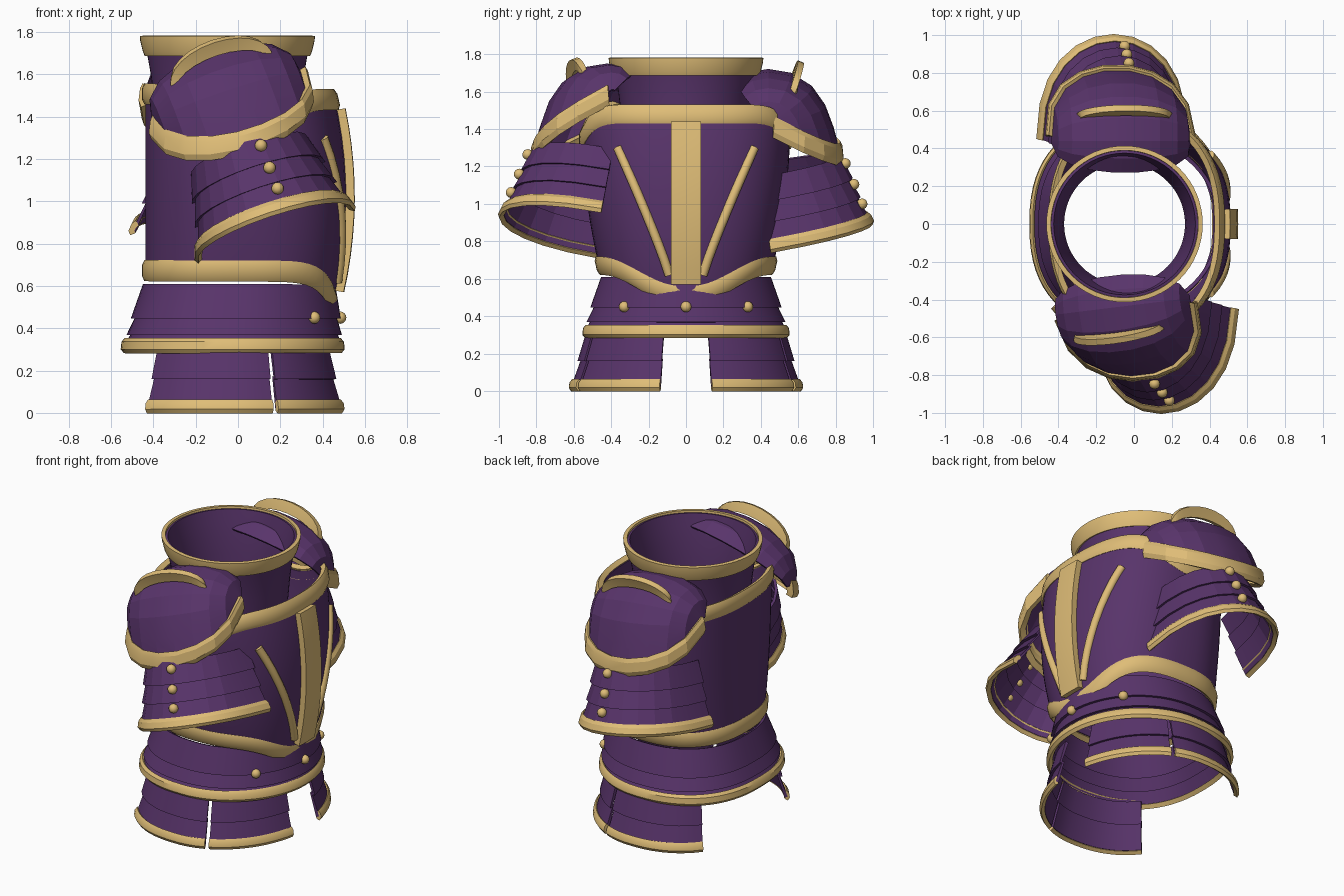
import bpy, bmesh
from math import sin, cos, pi, radians, copysign
from mathutils import Vector, Matrix

cube = bpy.data.objects.get("Cube")
if cube:
    bpy.data.objects.remove(cube, do_unlink=True)


def material(name, color):
    m = bpy.data.materials.new(name)
    m.use_nodes = True
    m.diffuse_color = (*color, 1)
    bsdf = m.node_tree.nodes["Principled BSDF"]
    bsdf.inputs["Base Color"].default_value = (*color, 1)
    bsdf.inputs["Roughness"].default_value = 0.6
    return m


PURPLE = material("royal purple", (0.098, 0.034, 0.145))
GOLD = material("dull gold", (0.74, 0.51, 0.185))


def finish(obj, angle):
    bpy.ops.object.select_all(action='DESELECT')
    obj.select_set(True)
    bpy.context.view_layer.objects.active = obj
    if angle:
        bpy.ops.object.shade_smooth_by_angle(angle=radians(angle))


def loft(name, rows, mat, thick, closed=False, angle=35):
    """Skin rows of points into a plate and thicken it."""
    bm = bmesh.new()
    grid = [[bm.verts.new(p) for p in row] for row in rows]
    n = len(rows[0])
    for r0, r1 in zip(grid, grid[1:]):
        for i in range(n if closed else n - 1):
            j = (i + 1) % n
            bm.faces.new((r0[i], r0[j], r1[j], r1[i]))
    me = bpy.data.meshes.new(name)
    bm.to_mesh(me)
    bm.free()
    obj = bpy.data.objects.new(name, me)
    bpy.context.collection.objects.link(obj)
    me.materials.append(mat)
    finish(obj, 0)
    mod = obj.modifiers.new("thickness", 'SOLIDIFY')
    mod.thickness, mod.offset = thick, 0
    bpy.ops.object.modifier_apply(modifier=mod.name)
    bm = bmesh.new()
    bm.from_mesh(obj.data)
    bmesh.ops.recalc_face_normals(bm, faces=bm.faces)
    bm.to_mesh(obj.data)
    bm.free()
    finish(obj, angle)


def tube(name, pts, radius):
    cu = bpy.data.curves.new(name, 'CURVE')
    cu.dimensions = '3D'
    cu.bevel_depth, cu.bevel_resolution, cu.use_fill_caps = radius, 2, True
    sp = cu.splines.new('POLY')
    sp.points.add(len(pts) - 1)
    for sp_pt, p in zip(sp.points, pts):
        sp_pt.co = (*p, 1)
    cu.materials.append(GOLD)
    bpy.context.collection.objects.link(bpy.data.objects.new(name, cu))


def rivet(name, p, r=0.029):
    bpy.ops.mesh.primitive_uv_sphere_add(segments=12, ring_count=8, radius=r, location=p)
    obj = bpy.context.object
    obj.name = name
    obj.data.materials.append(GOLD)
    finish(obj, 60)


def lerp(a, b, t):
    return a + (b - a) * t


def tiers(cuts, flare):
    """Overlapping lames: each one flares out, then steps back in."""
    out = []
    for t0, t1 in zip(cuts, cuts[1:]):
        out += [(t0, 0), (t1, flare)]
    return out


def arc(a0, a1, n):
    return [lerp(a0, a1, i / n) for i in range(n + 1)]


N = 2.4  # squareness of the body sections


def squircle(a, n):
    return (copysign(abs(cos(a)) ** (2 / n), cos(a)),
            copysign(abs(sin(a)) ** (2 / n), sin(a)))


def oval(angles, cx, rx, ry, z, back=N):
    """Section that is round in front and squarer behind."""
    pts = []
    for a in angles:
        x, y = squircle(a, 2 if cos(a) > 0 else back)
        pts.append((cx + rx * x, ry * y, z))
    return pts


# Torso: squarish shell, bulged chest, dipped waist front and lowered sides
def torso_radii(z):
    return 0.5 - 0.25 * (z - 1.02) ** 2, 0.545 - 0.15 * (1.45 - z) ** 2


def torso_point(a, z, off=0):
    rf, ry = torso_radii(z)
    x, y = squircle(a, N)
    return (x * ((rf if cos(a) > 0 else 0.425) + off), y * (ry + off), z)


def chest_point(y, z, off):
    rf, ry = torso_radii(z)
    return ((rf + off) * (1 - abs(y / ry) ** N) ** (1 / N), y, z)


def waist(a):
    return 0.63 - 0.16 * max(0, cos(a)) ** 5


def neckline(a):
    return 1.535 - 0.015 * cos(a) - 0.15 * sin(a) ** 8


ring = arc(0, 2 * pi, 64)[:-1]
loft("torso_shell", [[torso_point(a, lerp(waist(a) + 0.02, neckline(a) - 0.02, t / 10))
                      for a in ring] for t in range(11)], PURPLE, 0.025, True)
profile = [(0, 0.002), (0.02, 0.012), (0.065, 0.012), (0.085, 0.002)]
loft("waist_trim", [[torso_point(a, waist(a) + h, o) for a in ring] for h, o in profile],
     GOLD, 0.034, True)
loft("neckline_trim", [[torso_point(a, neckline(a) - h, o) for a in ring] for h, o in profile],
     GOLD, 0.034, True)
loft("chest_strip", [[chest_point(y, lerp(0.575, 1.435, t / 10), 0.027)
                      for y in (-0.078, -0.06, 0, 0.06, 0.078)] for t in range(11)], GOLD, 0.05)
for s, side in ((-1, "right"), (1, "left")):
    tube("chest_stripe_" + side,
         [chest_point(s * lerp(0.09, 0.365, t ** 1.1), lerp(0.62, 1.3, t), 0.012)
          for t in arc(0, 1, 8)], 0.026)

# Collar
CX = -0.05
loft("collar", [oval(ring, CX, r, r, z, 2) for z, r in
                ((1.38, 0.33), (1.5, 0.34), (1.6, 0.352), (1.69, 0.368), (1.77, 0.385))],
     PURPLE, 0.02, True)
loft("collar_trim", [oval(ring, CX, r, r, z, 2) for z, r in
                     ((1.692, 0.38), (1.71, 0.388), (1.76, 0.4), (1.782, 0.402))],
     GOLD, 0.024, True)

# Skirt of three lames
loft("skirt", [oval(ring, lerp(0.005, -0.025, t), lerp(0.445, 0.495, t) + o,
                    lerp(0.445, 0.525, t) + o, lerp(0.605, 0.3, t))
               for t, o in tiers((0, 0.5, 0.76, 1), 0.018)], PURPLE, 0.02, True)
loft("skirt_trim", [oval(ring, -0.025, r, r + 0.025, z) for z, r in
                    ((0.292, 0.503), (0.305, 0.515), (0.33, 0.512), (0.343, 0.5))],
     GOLD, 0.03, True)
for y, x in ((-0.33, 0.36), (0, 0.483), (0.33, 0.36)):
    rivet("skirt_rivet", (x, y, 0.45))

# Hip plates: a front and a side one on each flank
for s, side in ((-1, "right"), (1, "left")):
    for name, a0, a1 in (("front", 13, 67), ("side", 69.5, 138)):
        angles = [s * a for a in arc(radians(a0), radians(a1), 12)]
        loft(f"{name}_hip_plate_{side}",
             [oval(angles, -0.02, lerp(0.45, 0.5, t) + o, lerp(0.525, 0.59, t) + o,
                   lerp(0.31, 0.02, t)) for t, o in tiers((0, 0.5, 1), 0.015)],
             PURPLE, 0.02)
        loft(f"{name}_hip_trim_{side}",
             [oval(angles, -0.02, r, r + 0.09, z) for z, r in
              ((0.005, 0.515), (0.02, 0.525), (0.04, 0.522), (0.055, 0.51))], GOLD, 0.025)


# Shoulders and arms: half rings in a turned and tilted frame facing outward
def half_row(c, turn, s, angles, ru, o0, o, w0, dw, power):
    pts = []
    for a in angles:
        k = max(0, sin(a)) ** power
        pts.append(Vector(c) + turn @ Vector((ru * cos(a), s * (o0 + o * k), w0 + dw * k)))
    return pts


def turned(tilt, yaw=0):
    return (Matrix.Rotation(radians(yaw), 3, 'Z') @ Matrix.Rotation(radians(-tilt), 3, 'Y'))


SIDES = (("right", -1, (0.175, -0.45, 0.85), turned(18.5),
          (-0.05, -0.435, 1.48), turned(18, 7), 0.43 * pi),
         ("left", 1, (-0.12, 0.45, 0.81), turned(-7.5),
          (-0.07, 0.44, 1.47), turned(-7), 0.46 * pi))
half = arc(0, pi, 12)
dome_angles = arc(0.02, pi - 0.02, 9)
DOME = ((0.38, -0.2), (0.345, -0.07), (0.30, 0.05), (0.23, 0.15), (0.12, 0.22),
        (0, 0.24), (-0.09, 0.225), (-0.165, 0.175))

for side, s, arm_c, arm_turn, sh_c, sh_turn, rivet_angle in SIDES:
    def arm_row(angles, t, off=0):
        return half_row(arm_c, arm_turn, s, angles, lerp(0.285, 0.36, t) + off,
                        lerp(-0.06, 0, t), lerp(0.43, 0.515, t) + off,
                        lerp(0.37, 0, t), lerp(0.08, 0.1, t), 0.8)

    def dome_row(angles, o, w, grow=1.0):
        return half_row(sh_c, sh_turn, s, angles, 0.365 * grow, 0, o * grow, 0, w, 0.7)

    # Arm guard with three lames
    loft("arm_guard_" + side, [arm_row(half, t, o) for t, o in
                               tiers((0, 0.33, 0.62, 1), 0.016)], PURPLE, 0.018, angle=12)
    loft("arm_trim_" + side, [arm_row(half, t, o) for t, o in
                              ((0.89, 0.012), (0.93, 0.024), (1.0, 0.027), (1.04, 0.015))],
         GOLD, 0.028, angle=20)
    for t in (0.1, 0.42, 0.72):
        rivet("arm_rivet_" + side, arm_row([rivet_angle], t, 0.02)[0])

    # Shoulder dome with rim and crest
    loft("shoulder_dome_" + side, [dome_row(dome_angles, o, w) for o, w in DOME],
         PURPLE, 0.016, angle=12)
    loft("shoulder_rim_" + side,
         [[p + Vector((0, 0, h)) for p in dome_row(dome_angles, 0.37, -0.2, g)]
          for h, g in ((-0.05, 1.015), (-0.025, 1.045), (0.025, 1.03), (0.047, 1.0))],
         GOLD, 0.04, angle=20)
    loft("shoulder_crest_" + side,
         [half_row(sh_c, sh_turn, s, half, ru, 0.13, o, w0, dw, 1)
          for ru, o, w0, dw in ((0.235, 0.02, 0.12, 0.105), (0.242, 0.032, 0.14, 0.12),
                                (0.245, 0.045, 0.16, 0.13))], GOLD, 0.035)
